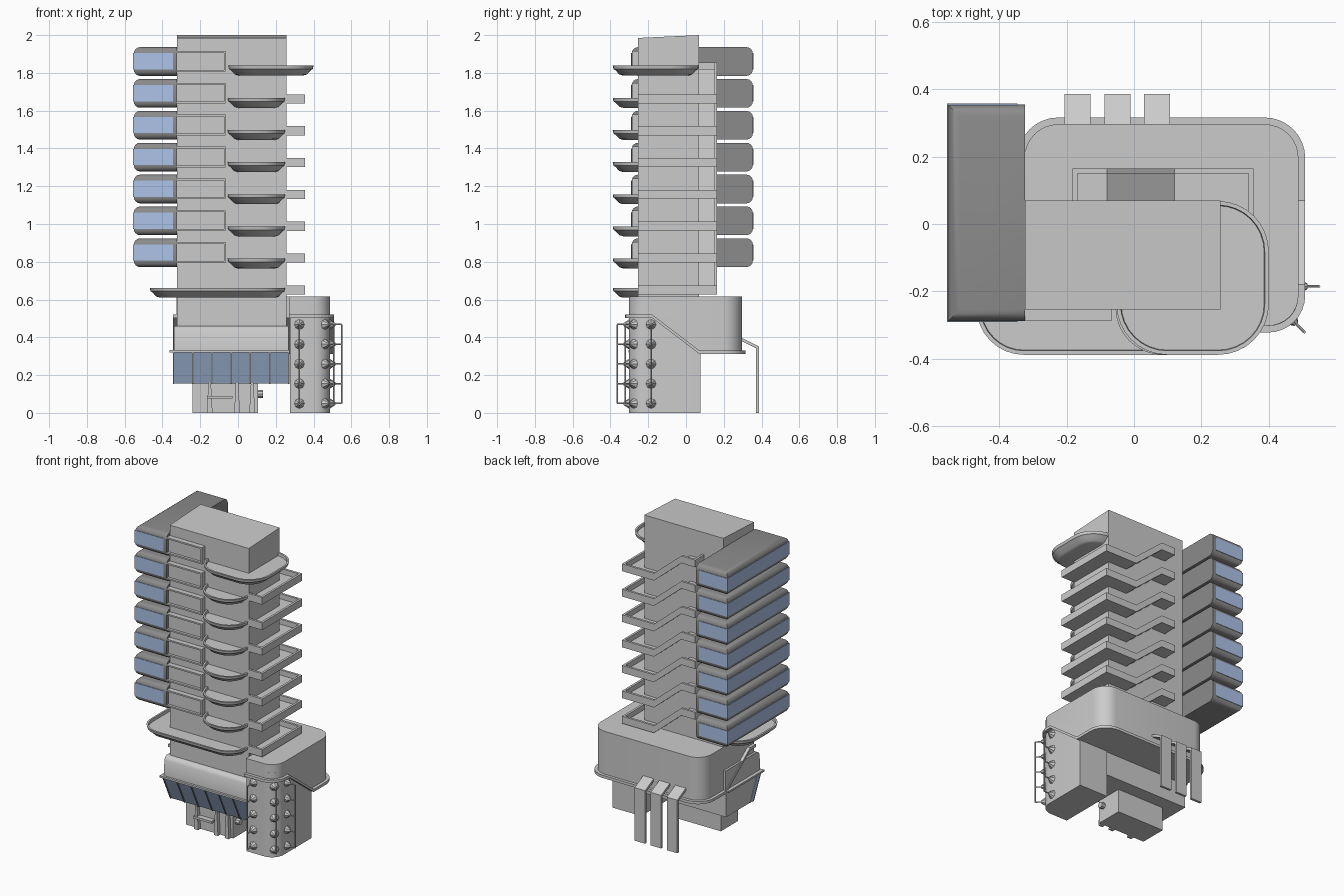
import bpy, bmesh, math
from mathutils import Vector

if "Cube" in bpy.data.objects:
    bpy.data.objects.remove(bpy.data.objects["Cube"])

def material(name, col):
    m = bpy.data.materials.new(name)
    m.diffuse_color = (*col, 1)
    m.use_nodes = True
    m.node_tree.nodes["Principled BSDF"].inputs["Base Color"].default_value = m.diffuse_color
    return m

GLASS = material("glass", (0.42, 0.55, 0.8))
DARK = material("dark_cladding", (0.26, 0.26, 0.26))
smooth = []

def finish(name, bm, mat=None, soft=False):
    bmesh.ops.recalc_face_normals(bm, faces=bm.faces[:])
    me = bpy.data.meshes.new(name)
    bm.to_mesh(me)
    bm.free()
    ob = bpy.data.objects.new(name, me)
    bpy.context.collection.objects.link(ob)
    if mat:
        me.materials.append(mat)
    if soft:
        smooth.append(ob)
    return ob

def loft(name, rings, mat=None, soft=False):
    """Skin a list of equal-length rings and cap both ends."""
    bm = bmesh.new()
    vs = [[bm.verts.new(p) for p in r] for r in rings]
    n = len(vs[0])
    for a, b in zip(vs, vs[1:]):
        for i in range(n):
            bm.faces.new((a[i], a[(i + 1) % n], b[(i + 1) % n], b[i]))
    bm.faces.new(vs[0])
    bm.faces.new(vs[-1])
    return finish(name, bm, mat, soft)

def prism(name, pts, axis, a, b, mat=None, soft=False):
    """Extrude a 2D profile along an axis from a to b."""
    put = {'x': lambda p, t: (t, p[0], p[1]), 'y': lambda p, t: (p[0], t, p[1]),
           'z': lambda p, t: (p[0], p[1], t)}[axis]
    return loft(name, [[put(p, t) for p in pts] for t in (a, b)], mat, soft)

def box(name, x0, x1, y0, y1, z0, z1, mat=None):
    return prism(name, [(x0, y0), (x1, y0), (x1, y1), (x0, y1)], 'z', z0, z1, mat)

def rounded(corners, seg=8):
    """Counter-clockwise right-angled outline; corners are (x, y, radius)."""
    out, n = [], len(corners)
    for i, (x, y, r) in enumerate(corners):
        p = Vector((x, y))
        if r <= 0:
            out.append((x, y))
            continue
        d0 = (Vector(corners[i - 1][:2]) - p).normalized()
        d1 = (Vector(corners[(i + 1) % n][:2]) - p).normalized()
        c = p + (d0 + d1) * r
        for k in range(seg + 1):
            t = k / seg * math.pi / 2
            out.append(tuple(c - d1 * r * math.cos(t) - d0 * r * math.sin(t)))
    return out

def rod(name, a, b, r=0.005):
    a, b = Vector(a), Vector(b)
    bm = bmesh.new()
    bmesh.ops.create_cone(bm, cap_ends=True, segments=8, radius1=r, radius2=r, depth=(b - a).length)
    ob = finish(name, bm, None, True)
    ob.location = (a + b) / 2
    ob.rotation_euler = (b - a).to_track_quat('Z', 'Y').to_euler()

def boolean(ob, cutter, op):
    m = ob.modifiers.new("cut", 'BOOLEAN')
    m.object, m.operation, m.solver = cutter, op, 'EXACT'
    cutter.hide_render = True
    cutter.hide_viewport = True

# main tower with slightly sloped roof
prism("tower", [(-.253, .45), (.07, .45), (.07, 2), (-.253, 1.985)], 'x', -.323, .257)

# side pods: dark rounded shell with window band
def pod_ring(i, z, x1=-.323):
    x0, y0, y1 = -.552 + i, -.288 + i, .354 - i
    return [(x0, y0, z), (x1, y0, z), (x1, y1, z), (x0, y1, z)]

arc = [(.034 * (1 - math.sin(t * math.pi / 8)), .034 * (1 - math.cos(t * math.pi / 8))) for t in range(5)]
for k in range(7):
    z, h = .772 + .1687 * k, .152
    rings = [pod_ring(i, z + d) for i, d in arc] + [pod_ring(i, z + h - d) for i, d in reversed(arc)]
    loft("pod_shell", rings, DARK, True)
    loft("pod_window", [pod_ring(-.003, z + .034, -.345), pod_ring(-.003, z + .12, -.345)], GLASS)
    # framed window bay beside the pod
    zb, zt = z + .022, z + .132
    for x0, x1, a, b in ((-.323, -.065, zt - .01, zt), (-.323, -.065, zb, zb + .01),
                         (-.075, -.065, zb, zt)):
        box("bay_frame", x0, x1, -.287, -.25, a, b)
    box("bay_panel", -.323, -.07, -.27, -.25, zb, zt)

# bowl-shaped front balconies
def bowl(x0, x1, y0, y1, r, top):
    rings = []
    for i, dz in ((.055, -.052), (.035, -.046), (.014, -.024), (.004, -.018),
                  (0, 0), (.012, 0), (.014, -.018)):
        c = [(x0 + i, y0 + i, r - i), (x1 - i, y0 + i, r - i), (x1 - i, y1 - i, r - i), (x0 + i, y1 - i, r - i)]
        rings.append([(x, y, top + dz) for x, y in rounded(c)])
    loft("bowl_balcony", rings, None, True)

bowl(-.052, .4, -.388, .068, .15, 1.838)
for k in range(6):
    bowl(-.055, .25, -.388, -.05, .14, 1.667 - .17 * k)
bowl(-.467, .25, -.388, .06, .14, .662)

# wrap-round side walkways with rising stair flights behind
for k in range(7):
    z, f = .627 + .1685 * k, .1685
    path = [(.355, z), (.12, z), (-.08, z + f), (-.183, z + f)]
    def strip(h):
        return path + [(x, q + h) for x, q in reversed(path)]
    prism("stair_slab", strip(.014), 'y', .06, .164)
    prism("stair_parapet", strip(.048), 'y', .15, .165)
    box("stair_end", -.183, -.168, .06, .165, z + f, z + f + .048)
    box("walkway_slab", .25, .355, -.253, .165, z, z + .014)
    box("walkway_parapet", .34, .355, -.253, .165, z, z + .048)
    box("walkway_end", .25, .355, -.253, -.238, z, z + .048)

# podium with stepped underside and projecting lip
def podium_outline(o):
    return rounded([(-.325 - o, -.24, 0), (.27, -.24, 0), (.27, -.302 - o, 0), (.488 + o, -.302 - o, .09 + o),
                    (.488 + o, .296 + o, .1 + o), (-.325 - o, .296 + o, .1 + o)])

step = [(-.5, .515), (-.18, .515), (.07, .325), (.5, .325)]
podium = prism("podium", podium_outline(0), 'z', .33, .615, None, True)
wedge = prism("podium_cutter", [(-.5, .2), (.07, .2)] + [(.07, .325), (-.18, .515), (-.5, .515)], 'x', -.6, .6)
boolean(podium, wedge, 'DIFFERENCE')
lip = prism("podium_lip", podium_outline(.02), 'z', .2, .6)
band = prism("lip_cutter", [(y, z - .012) for y, z in step] + [(y, z + .006) for y, z in reversed(step)], 'x', -.6, .6)
boolean(lip, band, 'INTERSECT')

# rounded stair pier
prism("pier", rounded([(.275, -.302, .0), (.487, -.302, .085), (.487, .077, 0), (.275, .077, 0)]),
      'z', 0, .56, None, True)

# studs with stand-off rails on the pier
s = math.sqrt(.5)
for px, py, dx, dy in ((.325, -.302, 0, -1), (.462, -.277, s, -s), (.487, -.185, 1, 0)):
    levels = [.05 + .1045 * i for i in range(5)]
    tip = (px + dx * .062, py + dy * .062)
    for z in levels:
        bm = bmesh.new()
        bmesh.ops.create_cone(bm, cap_ends=True, segments=8, radius1=.028, radius2=.008, depth=.03)
        stud = finish("stud", bm)
        stud.location = (px + dx * .013, py + dy * .013, z)
        stud.rotation_euler = Vector((dx, dy, 0)).to_track_quat('Z', 'Y').to_euler()
        rod("rail_arm", (px, py, z), (*tip, z), .004)
    rod("rail", (*tip, levels[0]), (*tip, levels[-1]), .004)

# lobby block with softened top, and lip above the glazing
prism("lobby_block", [(-.29, .325), (.07, .325), (.07, .46), (-.262, .46), (-.276, .452), (-.287, .435)],
      'x', -.34, .268, None, True)
box("lobby_lip", -.362, .272, -.305, .07, .32, .332)

# inward leaning glazing with mullions
prism("lobby_glazing", [(-.295, .32), (-.215, .155), (-.18, .155), (-.26, .32)], 'x', -.345, .272, GLASS)
prism("lobby_body", [(-.26, .32), (-.18, .155), (.07, .155), (.07, .32)], 'x', -.343, .27)
for i in range(7):
    x = -.345 + .1018 * i
    prism("mullion", [(-.3, .32), (-.22, .153), (-.2, .153), (-.28, .32)], 'x', x, x + .007, DARK)

# ground floor base with entrance details
box("base", -.242, .105, -.2, -.02, 0, .157)
box("entrance_canopy", -.165, -.03, -.235, -.2, .075, .09)
for x in (-.165, -.02, .06):
    prism("entrance_pier", [(x, 0), (x + .03, 0), (x + .022, .157), (x + .008, .157)], 'y', -.225, -.19)
rod("wall_vent", (.09, -.16, .1), (.132, -.16, .1), .02)

# bent rear supports
for x in (-.206, -.088, .03):
    prism("rear_support", [(.28, .405), (.386, .352), (.386, 0), (.37, 0), (.37, .342), (.28, .387)],
          'x', x, x + .077)

# smooth the rounded parts, keep hard edges
bpy.ops.object.select_all(action='DESELECT')
for ob in smooth:
    ob.select_set(True)
bpy.context.view_layer.objects.active = smooth[0]
bpy.ops.object.shade_smooth_by_angle(angle=math.radians(35))
